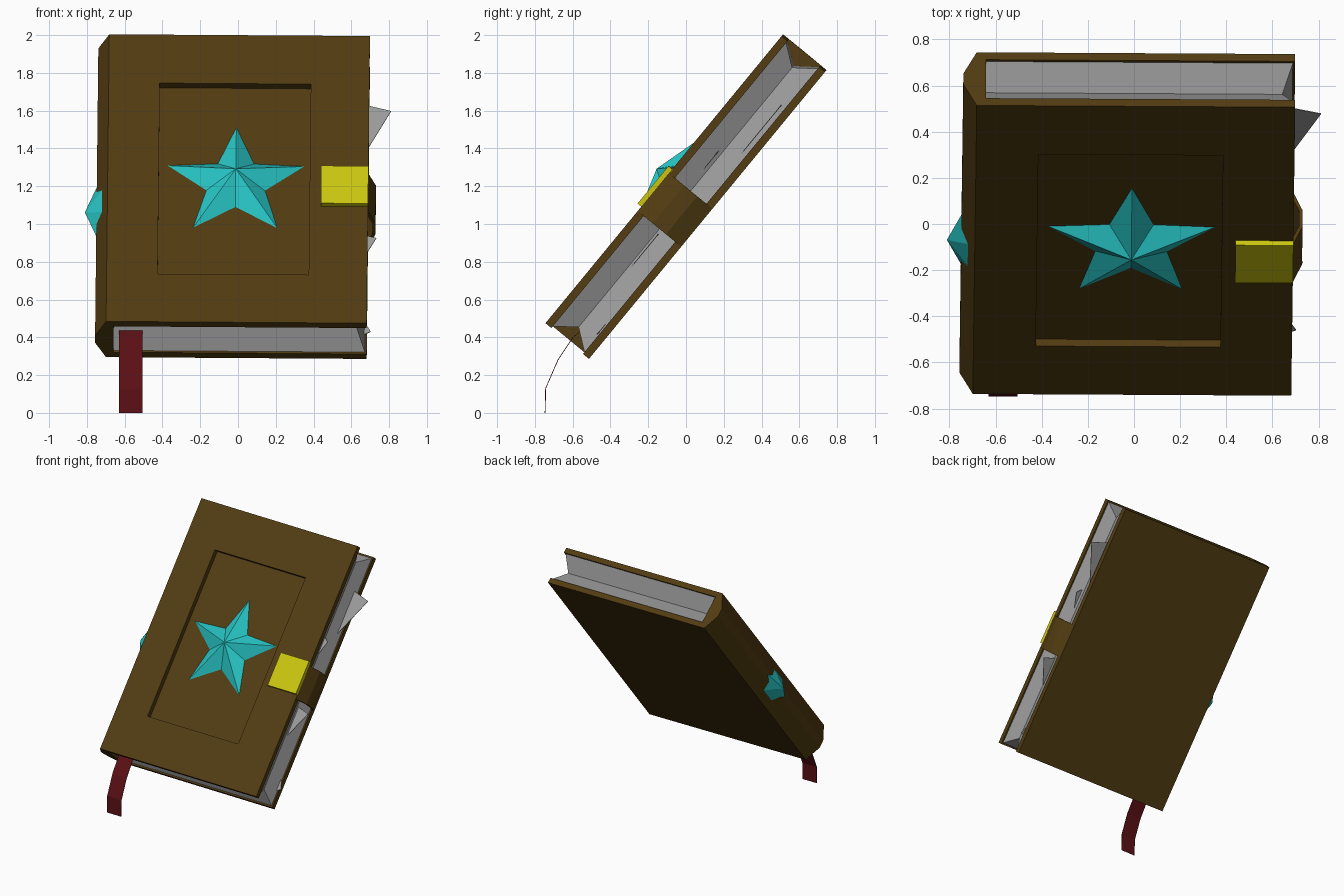
import bpy, bmesh, math
from mathutils import Matrix, Vector

if "Cube" in bpy.data.objects:
    bpy.data.objects.remove(bpy.data.objects["Cube"])

# Book space: x = across, y = up the cover, z = out of the front cover
TILT = (Matrix.Translation((0, 0, 1.145))
        @ Matrix.Rotation(math.atan2(0.772, 0.635), 4, 'X')
        @ Matrix.Rotation(math.radians(-0.5), 4, 'Z'))


def material(name, rgb):
    m = bpy.data.materials.new(name)
    m.diffuse_color = (*rgb, 1)
    m.use_nodes = True
    m.node_tree.nodes["Principled BSDF"].inputs["Base Color"].default_value = m.diffuse_color
    return m


BROWN = material("brown leather", (0.084, 0.046, 0.006))
GREY = material("grey paper", (0.33, 0.33, 0.33))
CYAN = material("turquoise gem", (0.021, 0.56, 0.56))
YELLOW = material("yellow metal", (0.60, 0.57, 0.005))
RED = material("dark red ribbon", (0.105, 0.005, 0.007))


def finish(name, bm, mat, matrix=TILT):
    bmesh.ops.recalc_face_normals(bm, faces=bm.faces)
    me = bpy.data.meshes.new(name)
    bm.to_mesh(me)
    bm.free()
    me.transform(matrix)
    me.materials.append(mat)
    ob = bpy.data.objects.new(name, me)
    bpy.context.collection.objects.link(ob)
    return ob


def loft(name, rings, mat, matrix=TILT):
    """Join equal-sized rings of points and cap both ends."""
    bm = bmesh.new()
    vs = [[bm.verts.new(p) for p in r] for r in rings]
    n = len(rings[0])
    for a, b in zip(vs, vs[1:]):
        for i in range(n):
            j = (i + 1) % n
            bm.faces.new((a[i], a[j], b[j], b[i]))
    bm.faces.new(vs[0])
    bm.faces.new(vs[-1])
    return finish(name, bm, mat, matrix)


def rect(x0, x1, y0, y1, z):
    return [(x0, y0, z), (x1, y0, z), (x1, y1, z), (x0, y1, z)]


def pyramid(name, base, apex, mat):
    bm = bmesh.new()
    vs = [bm.verts.new(p) for p in base]
    top = bm.verts.new(apex)
    for i in range(len(vs)):
        bm.faces.new((vs[i], vs[(i + 1) % len(vs)], top))
    bm.faces.new(vs)
    return finish(name, bm, mat)


W, H, T = 0.69, 0.984, 0.149

# Covers: the front one has a recessed panel
loft("front_cover", [rect(-W, W, -H, H, 0.108), rect(-W, W, -H, H, T),
                     rect(-0.42, 0.38, -0.655, 0.652, T),
                     rect(-0.42, 0.38, -0.655, 0.652, 0.110)], BROWN)
loft("back_cover", [rect(-W, W, -H, H, -T), rect(-W, W, -H, H, -0.108)], BROWN)

# Spine: faceted profile run along the book height
profile = [(-0.69, T), (-0.748, 0.03), (-0.748, -0.03), (-0.69, -T),
           (-0.65, -0.11), (-0.65, 0.11)]
loft("spine", [[(x, y, z) for x, z in profile] for y in (-H, H)], BROWN)

# Page block, grooved around its edges
loft("pages", [rect(-0.66, 0.68, -0.972, 0.972, -0.1085),
               rect(-0.66, 0.635, -0.89, 0.89, 0),
               rect(-0.66, 0.68, -0.972, 0.972, 0.1085)], GREY)

# Loose torn sheets: lower y, upper y, tip x, tip y, depth
for i, (y0, y1, tx, ty, z) in enumerate([(0.22, 0.72, 0.805, 0.66, -0.082),
                                         (0.02, 0.34, 0.68, 0.27, 0.02),
                                         (-0.55, -0.23, 0.735, -0.268, -0.013),
                                         (-0.90, -0.62, 0.71, -0.838, -0.10)]):
    sheet = [(0.6, y0), (tx, ty), (0.6, y1)]
    loft(f"torn_sheet_{i + 1}",
         [[(x, y, z + d) for x, y in sheet] for d in (-0.002, 0.002)], GREY)

# Star on the front panel
star = []
for i in range(10):
    r = 0.163 if i % 2 else 0.38
    a = math.pi / 2 + i * math.pi / 5
    star.append((-0.012 + r * math.cos(a), r * math.sin(a), 0.112))
pyramid("star", star, (-0.012, 0.015, 0.214), CYAN)

# Gem on the spine
gem = []
for i in range(6):
    a = i * math.pi / 3
    z = 0.13 * math.sin(a)
    gem.append((-0.74 if abs(z) < 0.05 else -0.695, -0.11 + 0.19 * math.cos(a), z))
pyramid("spine_gem", gem, (-0.81, -0.115, 0), CYAN)

# Clasp plate and the strap folding round the fore edge
loft("clasp", [rect(0.44, 0.69, -0.185, 0.072, 0.14),
               rect(0.44, 0.69, -0.185, 0.072, 0.175)], YELLOW)
outer = [(0.69, 0.145), (0.73, 0.045), (0.73, -0.045), (0.69, -0.145)]
strap = outer + [(x - 0.015, z * 0.95) for x, z in reversed(outer)]
loft("strap", [[(x, y, z) for x, z in strap] for y in (-0.215, 0.045)], BROWN)

# Ribbon bookmark hanging from the bottom (world space y, z path)
path = [(-0.42, 0.55), (-0.60, 0.40), (-0.68, 0.28), (-0.745, 0.13), (-0.748, 0.0)]
loft("ribbon", [[(-0.63, y, z), (-0.505, y, z), (-0.505, y + 0.004, z),
                 (-0.63, y + 0.004, z)] for y, z in path], RED, Matrix())
